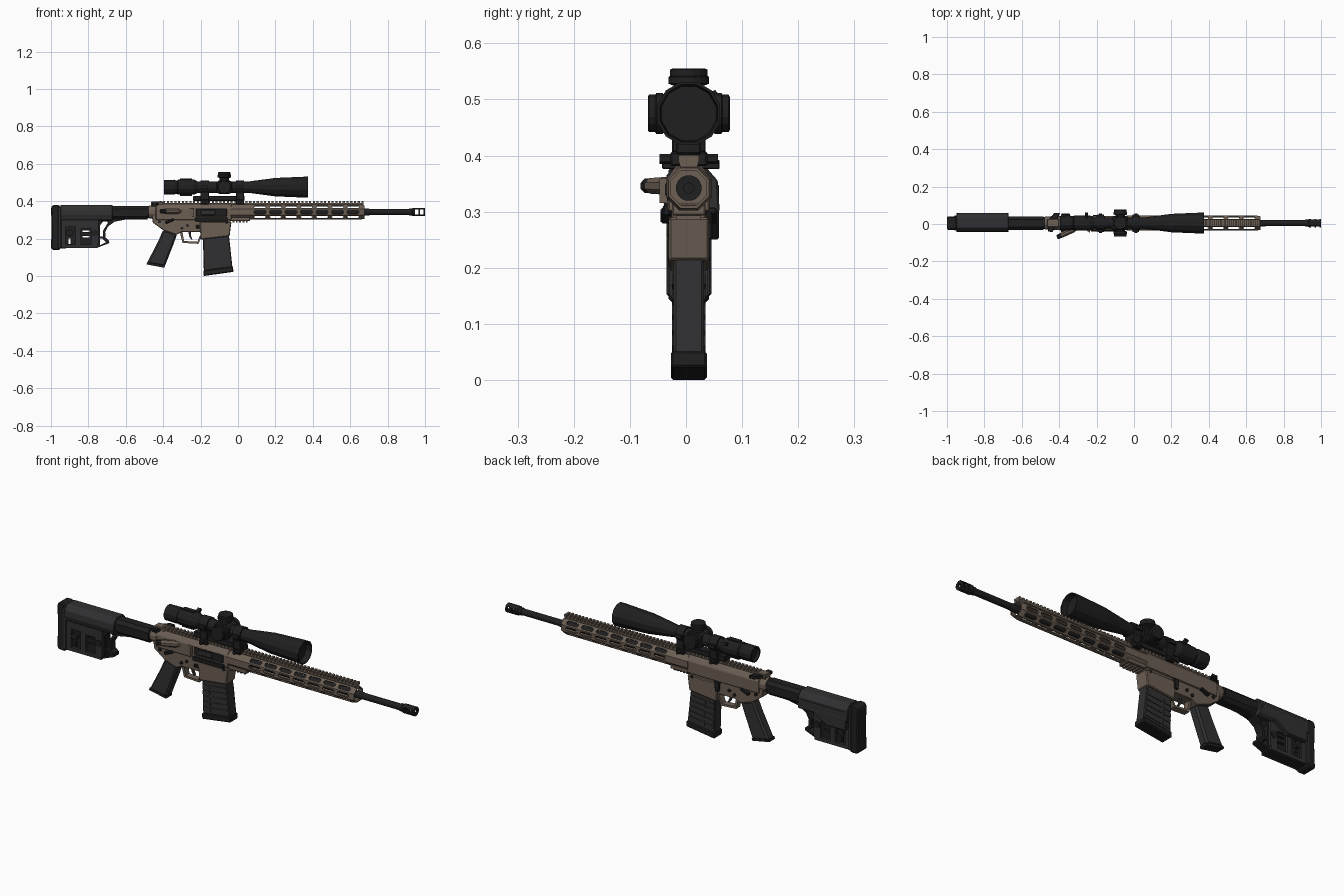
import bpy, bmesh, math
from mathutils import Vector, Matrix

if "Cube" in bpy.data.objects:
    bpy.data.objects.remove(bpy.data.objects["Cube"])

CY = 0.005   # y of the centre plane
BZ = 0.342   # bore height
SZ = 0.475   # scope height


def mat(name, r, g, b):
    m = bpy.data.materials.new(name)
    m.diffuse_color = (r, g, b, 1)
    m.use_nodes = True
    m.node_tree.nodes["Principled BSDF"].inputs["Base Color"].default_value = m.diffuse_color
    return m


TAN = mat("tan", .15, .115, .088)
BLACK = mat("black", .014, .014, .015)
GREY = mat("dark_grey", .03, .03, .032)


def finish(name, bm, m, bevel=0):
    bmesh.ops.recalc_face_normals(bm, faces=bm.faces)
    if bevel:
        es = [e for e in bm.edges if len(e.link_faces) == 2 and e.calc_face_angle(0) > .6]
        bmesh.ops.bevel(bm, geom=es, offset=bevel, segments=1, affect='EDGES', clamp_overlap=True)
    me = bpy.data.meshes.new(name)
    bm.to_mesh(me)
    bm.free()
    me.materials.append(m)
    ob = bpy.data.objects.new(name, me)
    bpy.context.collection.objects.link(ob)
    ob.location.y = CY
    return ob


AX = {'x': lambda u, v, t: (t, u, v), 'y': lambda u, v, t: (u, t, v), 'z': lambda u, v, t: (u, v, t)}


def add_prism(bm, prof, a, b, axis='y'):
    f = AX[axis]
    A = [bm.verts.new(f(u, v, a)) for u, v in prof]
    B = [bm.verts.new(f(u, v, b)) for u, v in prof]
    bm.faces.new(A)
    bm.faces.new(B[::-1])
    n = len(prof)
    for i in range(n):
        bm.faces.new((A[i], B[i], B[(i + 1) % n], A[(i + 1) % n]))
    return A + B


def prism(name, prof, a, b, m, axis='y', bevel=0):
    bm = bmesh.new()
    add_prism(bm, prof, a, b, axis)
    return finish(name, bm, m, bevel)


def rect(x0, x1, z0, z1, c=0):
    if not c:
        return [(x0, z0), (x1, z0), (x1, z1), (x0, z1)]
    return [(x0 + c, z0), (x1 - c, z0), (x1, z0 + c), (x1, z1 - c),
            (x1 - c, z1), (x0 + c, z1), (x0, z1 - c), (x0, z0 + c)]


def box(name, x0, x1, y0, y1, z0, z1, m, bevel=.003):
    return prism(name, rect(x0, x1, z0, z1), y0, y1, m, 'y', bevel)


def boxes(name, items, m):
    bm = bmesh.new()
    for x0, x1, y0, y1, z0, z1 in items:
        add_prism(bm, rect(x0, x1, z0, z1), y0, y1)
    return finish(name, bm, m)


def lathe(name, pts, m, at=(0, 0, 0), axis='x', n=12, closed=False, rot=None):
    """Revolve (distance, radius) points about an axis through 'at'."""
    bm, f = bmesh.new(), AX[axis]
    rings = [[bm.verts.new(Vector(f(r * math.cos(a), r * math.sin(a), t)))
              for a in [(i + .5) * math.tau / n for i in range(n)]] for t, r in pts]
    for A, B in list(zip(rings, rings[1:])) + ([(rings[-1], rings[0])] if closed else []):
        for i in range(n):
            bm.faces.new((A[i], A[(i + 1) % n], B[(i + 1) % n], B[i]))
    if not closed:
        bm.faces.new(rings[0])
        bm.faces.new(rings[-1])
    M = Matrix.Translation(at) @ (rot or Matrix.Identity(4))
    bmesh.ops.transform(bm, matrix=M, verts=bm.verts)
    return finish(name, bm, m)


def cut(ob, cutter):
    mod = ob.modifiers.new("cut", 'BOOLEAN')
    mod.operation, mod.solver, mod.object = 'DIFFERENCE', 'EXACT', cutter
    bpy.context.view_layer.objects.active = ob
    bpy.ops.object.modifier_apply(modifier=mod.name)
    bpy.data.objects.remove(cutter)


# Barrel and ported muzzle piece
lathe("barrel", [(0, .018), (.70, .018), (.71, .016), (.94, .016)], BLACK, (0, 0, BZ), n=16)
brake = lathe("muzzle_brake", [(.915, .019), (.93, .019), (.935, .023), (1, .023), (1, .009), (.935, .009),
              (.915, .009)], BLACK, (0, 0, BZ), n=16, closed=True)
cut(brake, boxes("ports", [(x, x + .02, -.05, .05, BZ - .013, BZ + .013) for x in (.945, .973)], BLACK))

# Octagonal slotted handguard
guard = lathe("handguard", [(-.04, .0435), (.655, .0435), (.676, .039), (.676, .034), (.655, .037), (-.04, .037)],
              TAN, (0, 0, BZ), n=8, closed=True)
bm = bmesh.new()
for k in range(7):
    for deg in (0, 180, 45, -45, 135, -135, -90):
        x = .085 + k * .083
        vs = add_prism(bm, rect(x, x + .065, -.0095, .0095, .006), .03, .06)
        bmesh.ops.transform(bm, verts=vs, matrix=Matrix.Translation((0, 0, BZ)) @ Matrix.Rotation(math.radians(deg), 4, 'X'))
cut(guard, finish("slots", bm, TAN))

# Top rail with teeth, short ribbed section under the guard
prism("top_rail_base", [(-.014, .375), (.014, .375), (.018, .391), (-.018, .391)], -.42, .67, TAN, 'x')
boxes("rail_teeth", [(-.42 + i * .02, -.409 + i * .02, -.018, .018, .389, .401) for i in range(55)], TAN)
box("guard_clamp", -.04, .065, -.03, .03, .293, .315, TAN)
boxes("clamp_ribs", [(-.03 + i * .018, -.02 + i * .018, -.022, .022, .285, .297) for i in range(5)], TAN)

# Receiver: upper, lower, magazine well
prism("upper_receiver", [(-.037, .30), (.037, .30), (.037, .362), (.02, .385), (-.02, .385), (-.037, .362)],
      -.44, -.035, TAN, 'x', .003)
prism("lower_receiver", [(-.465, .345), (-.455, .285), (-.40, .245), (-.33, .22), (-.30, .235), (-.19, .235),
      (-.04, .25), (-.04, .308), (-.43, .308), (-.44, .345)], -.031, .031, TAN, 'y', .003)
prism("magazine_well", [(-.205, .29), (-.20, .195), (-.045, .213), (-.035, .29)], -.036, .036, TAN, 'y', .004)
lathe("receiver_end_ring", [(-.475, .036), (-.44, .038)], TAN, (0, 0, BZ))
box("ejection_port", -.225, -.06, -.039, -.03, .318, .36, BLACK, .002)
box("bolt_body", -.20, -.12, -.042, -.03, .327, .352, GREY)
box("port_cover", -.23, -.055, -.046, -.034, .292, .313, BLACK)
prism("case_deflector", [(-.27, -.03), (-.235, -.052), (-.235, -.03)], .315, .36, TAN, 'z')

# Forward assist, angled outward towards the rear
tilt = Matrix.Rotation(math.radians(25), 4, 'Z')
lathe("forward_assist", [(-.065, .015), (0, .017), (.03, .01)], TAN, (-.33, -.038, .346), rot=tilt, n=8)
lathe("assist_button", [(-.09, .012), (-.085, .014), (-.06, .014)], BLACK, (-.33, -.038, .346), rot=tilt, n=8)

# Charging handle, controls and pins
box("charging_handle", -.465, -.40, -.022, .022, .372, .397, TAN)
prism("handle_latch", [(-.46, -.045), (-.435, -.048), (-.425, -.02), (-.41, .02), (-.395, .055), (-.425, .055),
      (-.455, .02)], .376, .392, BLACK, 'z', .002)
for s, side in ((-1, "near"), (1, "far")):
    for i, (x, z) in enumerate([(-.42, .29), (-.27, .27), (-.30, .255), (-.06, .285)]):
        lathe(f"{side}_pin_{i}", [(0, .008), (s * .006, .008)], BLACK, (x, s * .031, z), 'y', 8)
    prism(f"{side}_safety_lever", [(-.385, .278), (-.34, .297), (-.345, .308), (-.39, .292)], s * .03, s * .05, BLACK, 'y', .003)
box("magazine_release", -.225, -.205, -.04, -.03, .255, .272, BLACK)
prism("bolt_catch", [(-.215, .25), (-.195, .25), (-.19, .30), (-.22, .30)], .03, .042, BLACK, 'y', .002)

# Trigger and guard
prism("trigger_guard", [(-.312, .24), (-.297, .177), (-.212, .172), (-.193, .215), (-.203, .218), (-.217, .183),
      (-.288, .187), (-.298, .24)], -.016, .016, TAN, 'y')
prism("trigger", [(-.265, .24), (-.25, .24), (-.252, .215), (-.243, .195), (-.25, .195), (-.262, .212)], -.006, .006, GREY)

# Pistol grip
prism("grip", [(-.40, .247), (-.325, .225), (-.345, .17), (-.392, .05), (-.487, .068), (-.425, .19)],
      -.026, .026, GREY, 'y', .009)
prism("grip_cap", [(-.39, .056), (-.393, .044), (-.489, .062), (-.486, .074)], -.023, .023, BLACK)


# Magazine with ribs and base pad
def mag_quad(t0, t1, a=0, b=1):
    def p(s, t):
        L = Vector((-.188, .22)).lerp(Vector((-.182, 0)), t)
        return tuple(L.lerp(Vector((-.05, .232)).lerp(Vector((-.027, .022)), t), s))
    return [p(a, t0), p(b, t0), p(b, t1), p(a, t1)]


prism("magazine", mag_quad(0, .9), -.027, .027, GREY, 'y', .004)
prism("magazine_base", mag_quad(.86, 1, -.02, 1.02), -.032, .032, BLACK, 'y', .004)
bm = bmesh.new()
for a, b in ((.03, .3), (.36, .97)):
    for i in range(5):
        add_prism(bm, mag_quad(.2 + i * .13, .29 + i * .13, a, b), -.030, .030)
finish("magazine_ribs", bm, GREY)

# Stock: tube, cheek piece, skeleton body, butt pad
lathe("stock_tube", [(-.95, .033), (-.47, .033)], BLACK, (0, 0, BZ), n=12)
prism("stock_sleeve", rect(-.036, .036, .303, .374, .016), -.72, -.485, BLACK, 'x')
prism("cheek_piece", [(-.04, .30), (-.048, .325), (-.046, .355), (-.025, .38), (.03, .38), (.052, .355), (.055, .30),
      (.04, .29)], -.95, -.67, GREY, 'x', .003)
prism("cheek_side_panel", [(-.94, .25), (-.83, .25), (-.75, .30), (-.68, .31), (-.68, .35), (-.94, .35)],
      .025, .054, GREY, 'y', .004)
body = prism("stock_body", [(-.955, .148), (-.755, .15), (-.688, .176), (-.69, .19), (-.708, .205), (-.71, .235),
             (-.695, .265), (-.66, .29), (-.60, .302), (-.48, .307), (-.48, .325), (-.955, .325)], -.021, .021, BLACK)
bm = bmesh.new()
for hole in ([(-.738, .165), (-.705, .18), (-.725, .2), (-.738, .2)],
             [(-.738, .21), (-.723, .21), (-.723, .24), (-.695, .285), (-.715, .30), (-.738, .27)],
             rect(-.832, -.795, .235, .243), rect(-.832, -.795, .205, .213), rect(-.905, -.895, .17, .2)):
    add_prism(bm, hole, -.1, .1)
cut(body, finish("stock_holes", bm, BLACK))
boxes("stock_frame", [(x0, x1, -.034, .034, z0, z1) for x0, x1, z0, z1 in (
    (-.952, -.75, .15, .168), (-.952, -.922, .168, .31), (-.868, -.84, .168, .31),
    (-.785, -.745, .168, .31), (-.922, -.868, .262, .31), (-.84, -.785, .255, .31))], GREY)
for i, x in enumerate((-.90, -.765)):
    lathe(f"adjuster_wheel_{i}", [(-.038, .018), (.038, .018)], BLACK, (x, 0, .23), 'y', 12)
prism("butt_pad", [(-.995, .14), (-.955, .138), (-.948, .15), (-.948, .37), (-.958, .38), (-.99, .38), (-1, .365),
      (-.996, .26), (-1, .155)], -.036, .036, BLACK, 'y', .006)
box("butt_plate", -.962, -.945, -.04, .04, .15, .368, GREY)

# Scope body, hollow at both lenses
lathe("scope_body", [(-.38, .031), (-.395, .034), (-.395, .04), (-.34, .041), (-.335, .038), (-.325, .038),
      (-.32, .042), (-.235, .042), (-.215, .031), (.055, .031), (.09, .036), (.20, .051), (.36, .058), (.375, .058),
      (.375, .053), (.345, .05)], BLACK, (0, 0, SZ), n=12)
boxes("zoom_ring_grips", [(-.31, -.245, -.012, .012, SZ + .035, SZ + .046), (-.31, -.245, -.012, .012, SZ - .046, SZ - .035)], BLACK)
prism("zoom_lever", [(.02, SZ + .028), (.034, SZ + .018), (.056, SZ + .03), (.047, SZ + .042)], -.262, -.245, BLACK, 'x')

# Turrets
TX = -.073
prism("turret_block", rect(TX - .042, TX + .042, SZ - .036, SZ + .036, .012), -.036, .036, BLACK, 'y', .004)
knob = [(.025, .026), (.042, .026), (.046, .037), (.058, .037), (.06, .034), (.071, .034), (.073, .03)]
lathe("top_turret", [(t + .007 * (t > .03), r) for t, r in knob], BLACK, (TX, 0, SZ), 'z', 16)
lathe("far_turret", knob, BLACK, (TX, 0, SZ), 'y', 16)
lathe("near_turret", [(-t, r) for t, r in knob], BLACK, (TX, 0, SZ), 'y', 16)

# Scope mount
box("mount_base", -.24, .035, -.022, .022, .402, .428, BLACK)
for i, x in enumerate((-.20, -.012)):
    lathe(f"mount_ring_{i}", [(x, .038), (x + .044, .038)], BLACK, (0, 0, SZ), n=12)
    box(f"ring_foot_{i}", x, x + .044, -.03, .03, .405, .45, BLACK)
    box(f"rail_clamp_{i}", x, x + .044, -.033, .033, .381, .407, BLACK)
    boxes(f"ring_ears_{i}", [(x + .004, x + .04, -.047, .047, SZ - .009, SZ + .009)], BLACK)
    lathe(f"clamp_bolt_{i}", [(-.052, .009), (.052, .009)], BLACK, (x + .022, 0, .394), 'y', 6)
